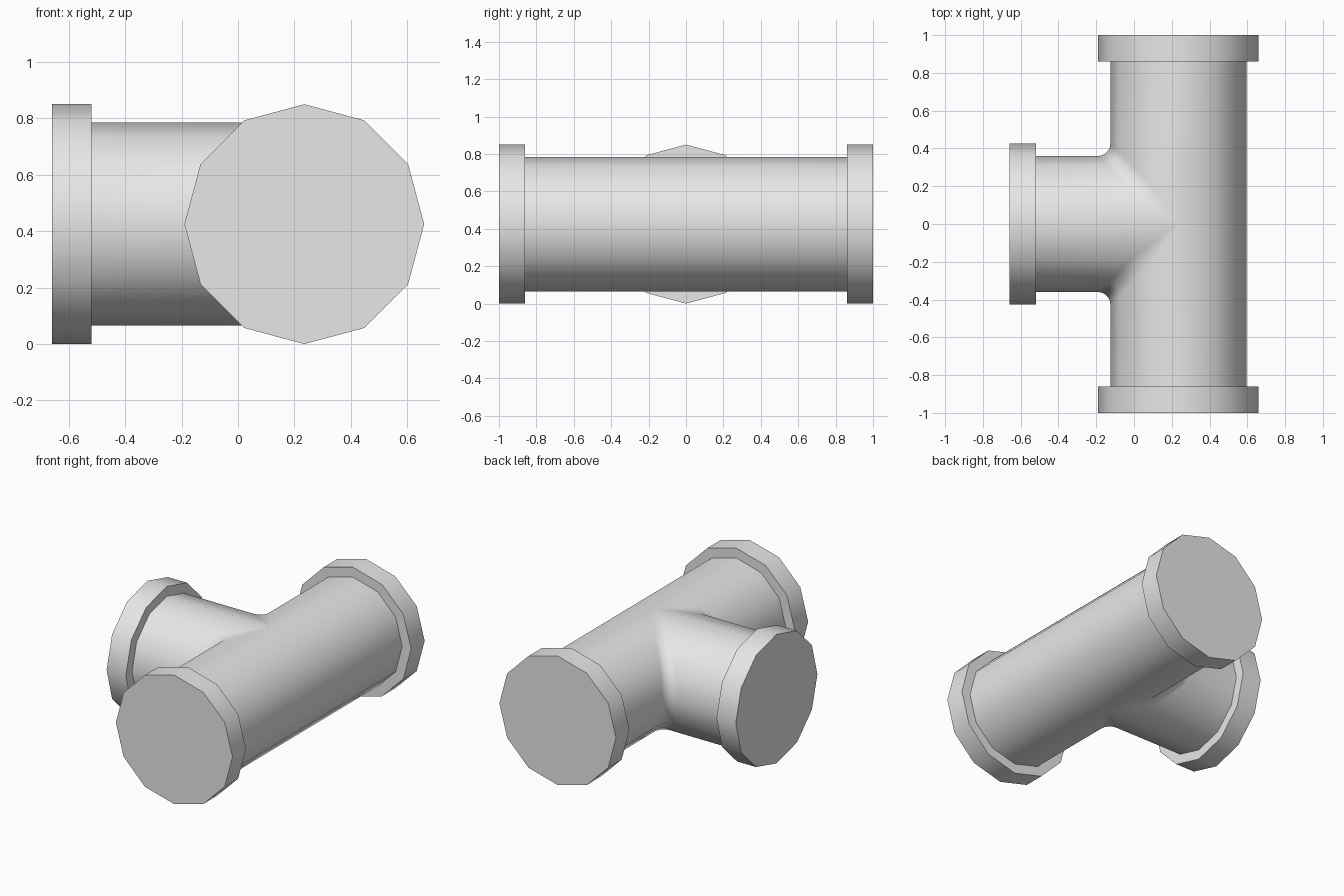
import bpy, bmesh, math
from mathutils import Matrix, Vector

cube = bpy.data.objects.get("Cube")
if cube:
    bpy.data.objects.remove(cube, do_unlink=True)

SIDES = 12
AXIS_X, AXIS_Z = 0.235, 0.425      # centre line of the main pipe
PIPE_R, FLANGE_R = 0.36, 0.425
FLANGE_W = 0.14
RUN_END, BRANCH_END = 1.0, -0.66
FILLET, ARC_STEPS = 0.065, 5

grey = bpy.data.materials.new("plain grey")
grey.use_nodes = True
colour = (0.8, 0.8, 0.8, 1)
grey.diffuse_color = colour
grey.node_tree.nodes["Principled BSDF"].inputs["Base Color"].default_value = colour


def finish(bm, name):
    bmesh.ops.remove_doubles(bm, verts=bm.verts, dist=0.0001)
    bmesh.ops.recalc_face_normals(bm, faces=bm.faces)
    mesh = bpy.data.meshes.new(name)
    bm.to_mesh(mesh)
    bm.free()
    mesh.materials.append(grey)
    obj = bpy.data.objects.new(name, mesh)
    bpy.context.collection.objects.link(obj)
    bpy.ops.object.select_all(action='DESELECT')
    obj.select_set(True)
    bpy.context.view_layer.objects.active = obj
    bpy.ops.object.shade_smooth_by_angle(angle=math.radians(40))


def skin(bm, rows):
    """Join neighbouring rows of points with faces, dropping repeated points."""
    for a, b in zip(rows, rows[1:]):
        for i in range(len(a) - 1):
            ring = []
            for p in (a[i], a[i + 1], b[i + 1], b[i]):
                if all((p - q).length > 0.0001 for q in ring):
                    ring.append(p)
            if len(ring) > 2:
                bm.faces.new([bm.verts.new(p) for p in ring])


# Tee body: each row runs level from a main end, round the fillet, to the branch end
run_in = RUN_END - FLANGE_W
branch_in = BRANCH_END + FLANGE_W
bm = bmesh.new()
for side in (-1, 1):
    inner, outer = [], []
    for j in range(SIDES // 2 + 1):
        a = 2 * math.pi * j / SIDES
        s = PIPE_R * math.sin(a)
        z = AXIS_Z + PIPE_R * math.cos(a)
        d = FILLET if s > 0.01 else 0
        path = [(AXIS_X - s, run_in)]
        for k in range(ARC_STEPS + 1):
            t = math.pi / 2 * k / ARC_STEPS
            path.append((AXIS_X - s - d + d * math.cos(t), s + d - d * math.sin(t)))
        path.append((branch_in, s))
        inner.append([Vector((x, side * y, z)) for x, y in path])
        outer.append([Vector((AXIS_X + s, side * y, z)) for y in (0, run_in)])
    skin(bm, inner)
    skin(bm, outer)
finish(bm, "tee_body")


# Closed twelve-sided flanges on the three ends
def flange(name, centre, axis):
    bm = bmesh.new()
    bmesh.ops.create_cone(bm, cap_ends=True, segments=SIDES, radius1=FLANGE_R,
                          radius2=FLANGE_R, depth=FLANGE_W)
    turn = Matrix.Rotation(math.pi / 2, 4, axis)
    bmesh.ops.transform(bm, matrix=Matrix.Translation(centre) @ turn, verts=bm.verts)
    finish(bm, name)


mid = RUN_END - FLANGE_W / 2
flange("front_flange", (AXIS_X, -mid, AXIS_Z), 'X')
flange("back_flange", (AXIS_X, mid, AXIS_Z), 'X')
flange("branch_flange", (BRANCH_END + FLANGE_W / 2, 0, AXIS_Z), 'Y')
